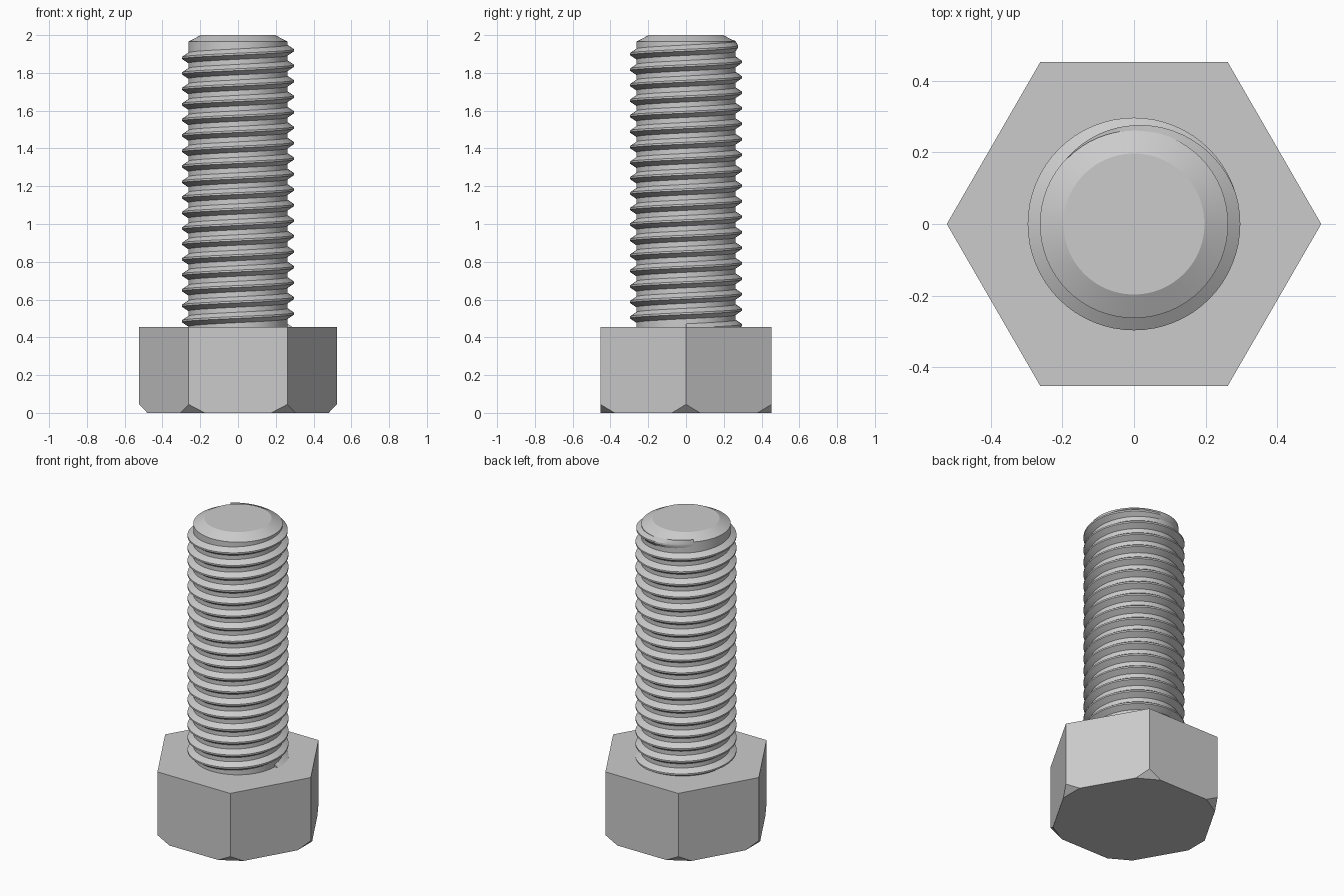
import bpy, bmesh, math
from mathutils import Vector

cube = bpy.data.objects.get("Cube")
if cube:
    bpy.data.objects.remove(cube, do_unlink=True)

HEAD_R, HEAD_H = 0.523, 0.455
CORE_R, CREST_R = 0.263, 0.297
PITCH, SEGMENTS = 0.082, 64

steel = bpy.data.materials.new("steel grey")
steel.use_nodes = True
grey = (0.6, 0.6, 0.6, 1)
steel.diffuse_color = grey
steel.node_tree.nodes["Principled BSDF"].inputs["Base Color"].default_value = grey


def add_object(name, bm, smooth=False):
    bmesh.ops.recalc_face_normals(bm, faces=bm.faces)
    mesh = bpy.data.meshes.new(name)
    bm.to_mesh(mesh)
    bm.free()
    obj = bpy.data.objects.new(name, mesh)
    bpy.context.collection.objects.link(obj)
    mesh.materials.append(steel)
    if smooth:
        bpy.ops.object.select_all(action='DESELECT')
        obj.select_set(True)
        bpy.context.view_layer.objects.active = obj
        bpy.ops.object.shade_smooth_by_angle(angle=math.radians(25))
    return obj


def ring(bm, radius, z, count):
    return [bm.verts.new((radius * math.cos(math.tau * i / count),
                          radius * math.sin(math.tau * i / count), z))
            for i in range(count)]


def lathe(bm, profile, count):
    rings = [ring(bm, r, z, count) for r, z in profile]
    for low, high in zip(rings, rings[1:]):
        for i in range(count):
            j = (i + 1) % count
            bm.faces.new((low[i], low[j], high[j], high[i]))
    bm.faces.new(rings[0][::-1])
    bm.faces.new(rings[-1])


# Hexagonal head, with a flat cut across each lower corner
bm = bmesh.new()
lathe(bm, [(HEAD_R, 0), (HEAD_R, HEAD_H)], 6)
for i in range(6):
    a = math.tau * i / 6
    outward = Vector((math.cos(a), math.sin(a), 0))
    result = bmesh.ops.bisect_plane(
        bm, geom=bm.verts[:] + bm.edges[:] + bm.faces[:],
        plane_co=outward * 0.48, plane_no=outward * 0.045 - Vector((0, 0, 0.043)),
        clear_outer=True)
    rim = [e for e in result["geom_cut"] if isinstance(e, bmesh.types.BMEdge)]
    bmesh.ops.contextual_create(bm, geom=rim)
add_object("hex_head", bm)

# Shank core with a chamfered tip
bm = bmesh.new()
lathe(bm, [(CORE_R, HEAD_H - 0.05), (CORE_R, 1.965), (0.197, 2.0)], SEGMENTS)
add_object("shank", bm, smooth=True)

# Right-handed helical ridge, fading out near the tip
bm = bmesh.new()
TOP_Z = 1.92                      # crest height at the last crossing of +x
FADE_START, FADE_END = 0.05, 0.375  # in turns past that crossing
first = -18 * SEGMENTS
last = int(FADE_END * SEGMENTS)
previous = None
for step in range(first, last + 1):
    turn = step / SEGMENTS
    fade = min(1, max(0, (FADE_END - turn) / (FADE_END - FADE_START)))
    crest = CORE_R + (CREST_R - CORE_R) * fade
    a = math.tau * turn
    z = TOP_Z + PITCH * turn
    section = [(CORE_R - 0.002, -0.029), (crest, -0.005),
               (crest, 0.005), (CORE_R - 0.002, 0.029)]
    current = [bm.verts.new((r * math.cos(a), r * math.sin(a), z + dz))
               for r, dz in section]
    if previous:
        for k in range(3):
            bm.faces.new((previous[k], current[k], current[k + 1], previous[k + 1]))
    else:
        bm.faces.new(current)
    previous = current
bm.faces.new(previous[::-1])
add_object("thread", bm, smooth=True)
